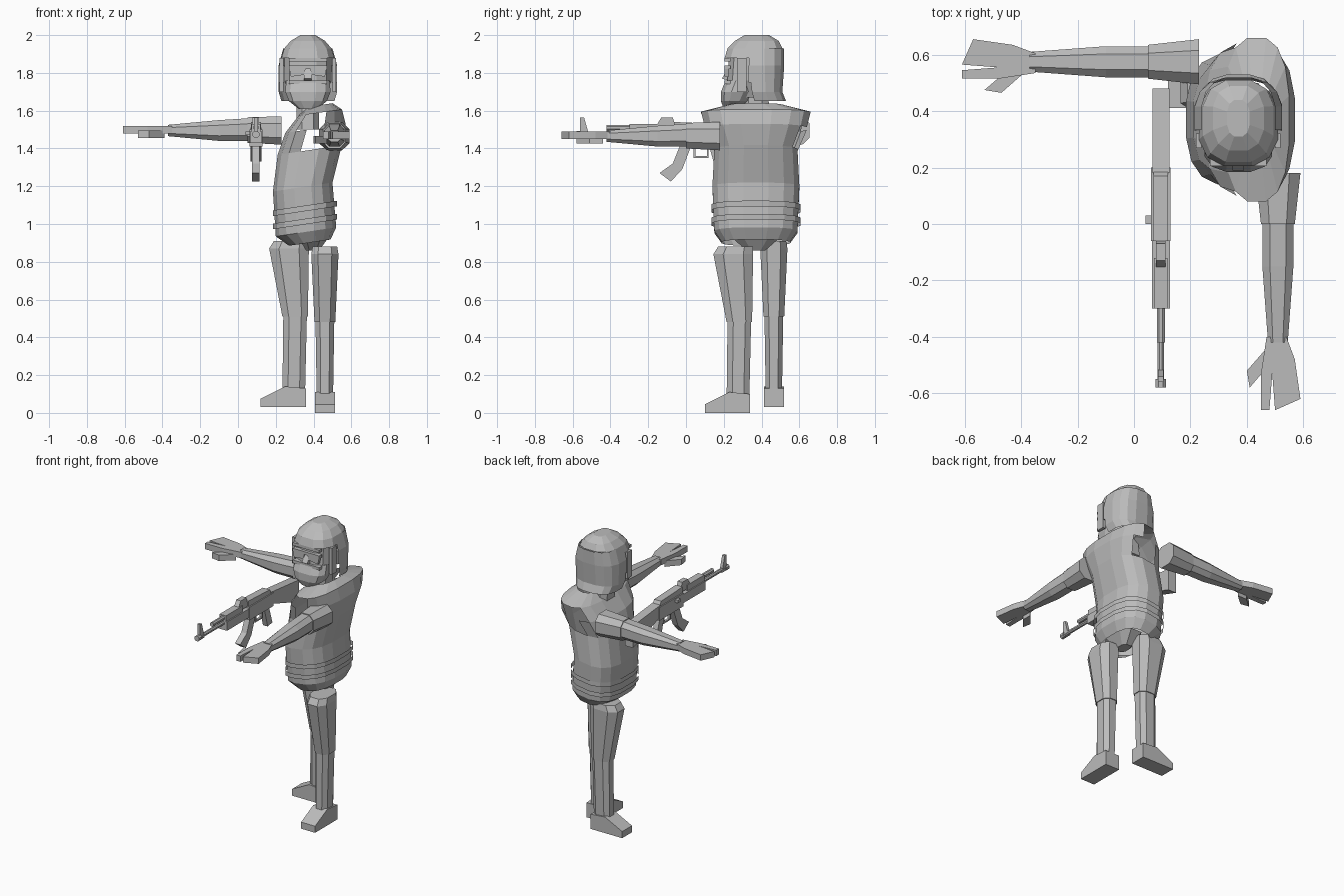
import bpy, bmesh, math

default_cube = bpy.data.objects.get("Cube")
if default_cube:
    bpy.data.objects.remove(default_cube, do_unlink=True)

GREY = (0.5, 0.5, 0.5, 1)
grey = bpy.data.materials.new("plain_grey")
grey.use_nodes = True
grey.diffuse_color = GREY
grey.node_tree.nodes["Principled BSDF"].inputs["Base Color"].default_value = GREY


def finish(name, bm):
    bmesh.ops.recalc_face_normals(bm, faces=bm.faces)
    mesh = bpy.data.meshes.new(name)
    bm.to_mesh(mesh)
    bm.free()
    mesh.materials.append(grey)
    bpy.context.collection.objects.link(bpy.data.objects.new(name, mesh))


def place(axes, values, origin):
    """Put three values on the named axes, measured from the origin."""
    coords = dict(zip(axes, values))
    return [coords[axis] + start for axis, start in zip("xyz", origin)]


def bridge(bm, lower, upper):
    for i in range(len(lower)):
        bm.faces.new((lower[i - 1], lower[i], upper[i], upper[i - 1]))


def loft(name, rings, axes, origin, sides=8, power=2.6, caps=True, keep=None, slant=0):
    """Skin rounded-box rings: (position, half width, depth from, depth to)."""
    bm = bmesh.new()
    angles = [2 * math.pi * (i + 0.5) / sides for i in range(sides)]
    unit = [(math.copysign(abs(math.cos(a)) ** (2 / power), math.cos(a)),
             math.copysign(abs(math.sin(a)) ** (2 / power), math.sin(a))) for a in angles]
    reach = max(u for u, v in unit)
    loops = []
    for position, half, near, far in rings:
        loop = []
        for u, v in unit:
            depth = (near + far + v / reach * (far - near)) / 2
            values = (position + slant * depth, half * u / reach, depth)
            loop.append(bm.verts.new(place(axes, values, origin)))
        loops.append(loop)
    for lower, upper in zip(loops, loops[1:]):
        bridge(bm, lower, upper)
    if caps:
        bm.faces.new(loops[0])
        bm.faces.new(loops[-1])
    if keep:
        unwanted = [f for f in bm.faces if not keep(f.calc_center_median())]
        bmesh.ops.delete(bm, geom=unwanted, context="FACES")
    finish(name, bm)


def prism(name, outline, half, axes, origin, middle=0):
    """Thicken a flat outline equally to both sides of its middle."""
    bm = bmesh.new()
    lower, upper = [[bm.verts.new(place(axes, (a, b, middle + side), origin)) for a, b in outline]
                    for side in (-half, half)]
    bm.faces.new(lower)
    bm.faces.new(upper)
    bridge(bm, lower, upper)
    finish(name, bm)


def block(name, start, end, half, axes, origin, middle=0):
    (a, b), (c, d) = start, end
    prism(name, [(a, b), (c, b), (c, d), (a, d)], half, axes, origin, middle)


# Torso: an open shell that faces -x, with armholes and waist bands
torso = {"axes": "zyx", "origin": (.37, .37, 0), "sides": 16, "caps": False, "slant": .15}


def outside_armhole(c):
    return not (1.41 < c.z < 1.6 and abs(c.y - .37) > .17 and .33 < c.x < .48)


loft("torso", [(.9, .18, -.1, .12), (.96, .22, -.17, .15), (1.2, .23, -.185, .13), (1.39, .22, -.16, .18),
               (1.5, .27, -.12, .2), (1.58, .29, -.05, .18), (1.62, .14, 0, .13)],
     keep=outside_armhole, **torso)
for label, height in (("lower", 1), ("upper", 1.07)):
    loft(f"{label}_waist_band", [(height + rise, .235, -.185, .155) for rise in (0, .03)], **torso)
loft("hips", [(.86, .05, -.01, .06), (.93, .13, -.05, .11)], "zyx", torso["origin"])

# Head, measured from the base of the beard
head = {"axes": "zxy", "origin": (.37, 0, 1.6)}
loft("neck", [(-.1, .06, .28, .46), (.1, .06, .3, .43)], **head)
loft("face", [(.07, .09, .24, .44), (.16, .125, .22, .46), (.33, .125, .23, .49)], sides=12, **head)
loft("beard", [(.01, .05, .2, .28), (.05, .1, .185, .33), (.1, .12, .185, .36), (.16, .115, .21, .38)],
     sides=12, **head)
loft("headscarf", [(.28, .14, .205, .5), (.33, .125, .22, .51), (.37, .09, .26, .49), (.4, .04, .31, .44)],
     sides=12, **head)
loft("hair", [(.05, .14, .27, .53), (.1, .155, .26, .51), (.24, .155, .23, .52), (.33, .13, .23, .52)],
     sides=16, caps=False, keep=lambda c: c.y > .36, **head)

for side, sign in (("left", 1), ("right", -1)):
    across = {"axes": "yzx", "origin": head["origin"], "middle": .14 * sign}
    block(f"{side}_ear", (.33, .15), (.38, .24), .015, **across)
    block(f"{side}_sideburn", (.27, .1), (.32, .28), .01, **across)
    lens = [(.01, .23), (.1, .23), (.09, .18), (.02, .19)]
    prism(f"{side}_lens", [(sign * x, z) for x, z in lens], .01, "xzy", head["origin"], .215)
prism("nose", [(.22, .22), (.19, .17), (.22, .16)], .02, "yzx", head["origin"])
for label, height in (("moustache", .14), ("glasses_bar", .22), ("brow", .26)):
    block(label, (-.1, height), (.1, height + .02), .015, "xzy", head["origin"], .22)

# Arms: the right one is the left one turned to point along -x
palm = [(-.4, -.04), (-.53, -.06), (-.66, -.06), (-.66, -.03), (-.53, -.02), (-.66, -.01),
        (-.62, .08), (-.48, .06), (-.4, .03)]
thumb = [(-.44, -.04), (-.52, -.11), (-.58, -.1), (-.51, -.04)]
for side, axes, shoulder in (("left", "yxz", (.51, 0, 1.4)), ("right", "xyz", (.05, .575, 1.43))):
    loft(f"{side}_sleeve", [(0, .06, 0, .135), (.18, .08, -.01, .14)], axes, shoulder)
    loft(f"{side}_arm", [(-.42, .035, .035, .095), (-.15, .055, .01, .12), (.01, .055, .01, .13)],
         axes, shoulder)
    prism(f"{side}_hand", palm, .02, axes, shoulder, .07)
    prism(f"{side}_thumb", thumb, .02, axes, shoulder, .045)

# Legs: the right one is the left one turned the same way
for side, axes, shoe_axes, hip in (("left", "zxy", "yzx", (.46, 0, 0)), ("right", "zyx", "xzy", (.02, .465, .03))):
    loft(f"{side}_shin", [(.07, .043, .215, .335), (.5, .05, .22, .345)], axes, hip)
    loft(f"{side}_thigh", [(.48, .055, .215, .35), (.84, .072, .145, .355), (.88, .065, .17, .355)], axes, hip)
    prism(f"{side}_shoe", [(.1, 0), (.34, 0), (.34, .1), (.23, .11), (.1, .045)], .053, shoe_axes, hip)

# Rifle, measured from the underside of the receiver
rifle = {"axes": "yzx", "origin": (.095, 0, 1.4)}
prism("stock", [(.18, .03), (.48, -.07), (.48, .08), (.18, .11)], .03, **rifle)
block("receiver", (-.06, .01), (.2, .1), .034, **rifle)
prism("receiver_cover", [(-.06, .1), (.19, .1), (.17, .13), (-.06, .14)], .026, **rifle)
block("bolt_handle", (0, .07), (.03, .09), .015, middle=-.04, **rifle)
block("handguard", (-.3, .03), (-.06, .09), .032, **rifle)
block("upper_guard", (-.3, .09), (-.12, .13), .024, **rifle)
prism("rear_sight", [(-.17, .1), (-.05, .1), (-.07, .165), (-.13, .165)], .017, **rifle)
prism("front_sight", [(-.56, .06), (-.51, .06), (-.54, .165), (-.56, .165)], .01, **rifle)
prism("magazine", [(-.03, .02), (-.07, -.08), (-.14, -.13), (-.08, -.175), (-.02, -.11), (.03, .02)], .02, **rifle)
prism("grip", [(.12, .02), (.17, .02), (.21, -.11), (.16, -.12)], .018, **rifle)
block("trigger_guard", (.04, -.05), (.12, -.04), .008, **rifle)
for label, along in (("front", .04), ("back", .11)):
    block(f"{label}_guard_post", (along, -.05), (along + .01, .02), .008, **rifle)
for label, radius, muzzle, breech, height in (("barrel", .012, -.57, -.28, .075), ("gas_tube", .014, -.42, -.28, .11),
                                              ("muzzle", .018, -.58, -.55, .075)):
    loft(label, [(y, radius, height - radius, height + radius) for y in (muzzle, breech)],
         "yxz", rifle["origin"], power=2)
